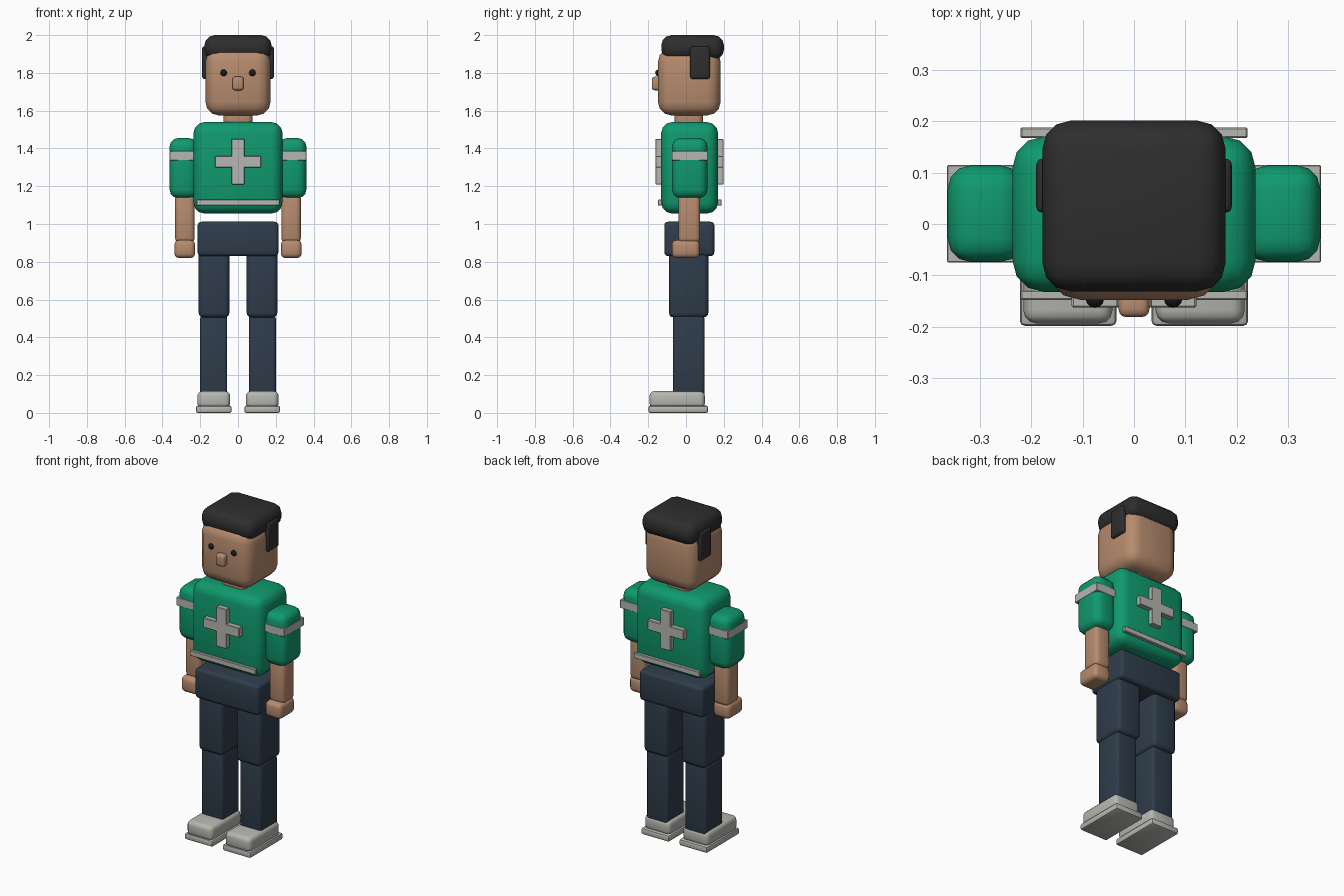
import bpy, bmesh, math
from mathutils import Vector

if "Cube" in bpy.data.objects:
    bpy.data.objects.remove(bpy.data.objects["Cube"])


def material(name, rgb):
    m = bpy.data.materials.new(name)
    m.diffuse_color = (*rgb, 1)
    m.use_nodes = True
    m.node_tree.nodes["Principled BSDF"].inputs["Base Color"].default_value = m.diffuse_color
    return m


GREEN = material("green shirt", (0.005, 0.32, 0.155))
GREY = material("light grey", (0.47, 0.47, 0.44))
SKIN = material("skin", (0.47, 0.26, 0.155))
NAVY = material("dark navy", (0.028, 0.046, 0.07))
BLACK = material("hair black", (0.027, 0.027, 0.027))
EYE = material("eye black", (0.01, 0.01, 0.01))


def box(name, mat, x, y, z, bevel=0.0, segments=3):
    """Rounded box from (min, max) ranges on each axis."""
    lo, hi = (Vector(c) for c in zip(x, y, z))
    bm = bmesh.new()
    bmesh.ops.create_cube(bm, size=1)
    bmesh.ops.scale(bm, vec=hi - lo, verts=bm.verts)
    if bevel:
        bmesh.ops.bevel(bm, geom=bm.edges[:], offset=bevel, segments=segments,
                        profile=0.5, affect='EDGES', clamp_overlap=True)
    return finish(name, mat, bm, (lo + hi) / 2)


def finish(name, mat, bm, location):
    mesh = bpy.data.meshes.new(name)
    bm.to_mesh(mesh)
    bm.free()
    mesh.materials.append(mat)
    ob = bpy.data.objects.new(name, mesh)
    ob.location = location
    bpy.context.collection.objects.link(ob)
    bpy.ops.object.select_all(action='DESELECT')
    ob.select_set(True)
    bpy.context.view_layer.objects.active = ob
    bpy.ops.object.shade_smooth_by_angle(angle=math.radians(35))
    return ob


def pair(name, mat, x, y, z, bevel=0.0, segments=3):
    """The same box on the left and the right."""
    box("right_" + name, mat, x, y, z, bevel, segments)
    box("left_" + name, mat, (-x[1], -x[0]), y, z, bevel, segments)


# Trunk
box("torso", GREEN, (-0.236, 0.236), (-0.132, 0.17), (1.055, 1.54), 0.06)
box("pelvis", NAVY, (-0.214, 0.214), (-0.115, 0.15), (0.83, 1.012), 0.02)
box("neck", SKIN, (-0.077, 0.077), (-0.06, 0.09), (1.5, 1.62), 0.03)

# Badge crosses and hem stripes on the chest and the back
for side, cross_y, hem_y in (("front", (-0.162, -0.126), (-0.148, -0.128)),
                             ("back", (0.165, 0.198), (0.167, 0.188))):
    box(side + "_cross_upright", GREY, (-0.035, 0.035), cross_y, (1.21, 1.45), 0.003, 1)
    box(side + "_cross_bar", GREY, (-0.121, 0.121), cross_y, (1.3, 1.36), 0.003, 1)
    box(side + "_hem_stripe", GREY, (-0.221, 0.221), hem_y, (1.097, 1.13), 0.003, 1)

# Arms
pair("sleeve", GREEN, (0.215, 0.362), (-0.074, 0.114), (1.137, 1.455), 0.045)
pair("sleeve_band", GREY, (0.215, 0.363), (-0.075, 0.115), (1.337, 1.387), 0.002, 1)
pair("forearm", SKIN, (0.23, 0.333), (-0.04, 0.075), (0.9, 1.16), 0.025)
pair("hand", SKIN, (0.227, 0.337), (-0.075, 0.072), (0.82, 0.915), 0.025)

# Legs
pair("thigh", NAVY, (0.046, 0.208), (-0.09, 0.118), (0.505, 0.9), 0.025)
pair("shin", NAVY, (0.057, 0.2), (-0.07, 0.097), (0.09, 0.515), 0.015)
pair("shoe", GREY, (0.042, 0.215), (-0.193, 0.1), (0.025, 0.115), 0.025)
pair("sole", GREY, (0.034, 0.222), (-0.198, 0.117), (0.0, 0.038), 0.01, 2)

# Head
box("head", SKIN, (-0.172, 0.172), (-0.148, 0.183), (1.575, 1.93), 0.07)
box("nose", SKIN, (-0.03, 0.03), (-0.181, -0.13), (1.708, 1.78), 0.015)
box("hair", BLACK, (-0.178, 0.178), (-0.131, 0.201), (1.868, 2.0), 0.055)
pair("sideburn", BLACK, (0.15, 0.19), (0.022, 0.127), (1.768, 1.94), 0.012)
for side, x in (("right", 0.076), ("left", -0.076)):
    bm = bmesh.new()
    bmesh.ops.create_uvsphere(bm, u_segments=12, v_segments=8, radius=0.018)
    finish(side + "_eye", EYE, bm, (x, -0.145, 1.8))
